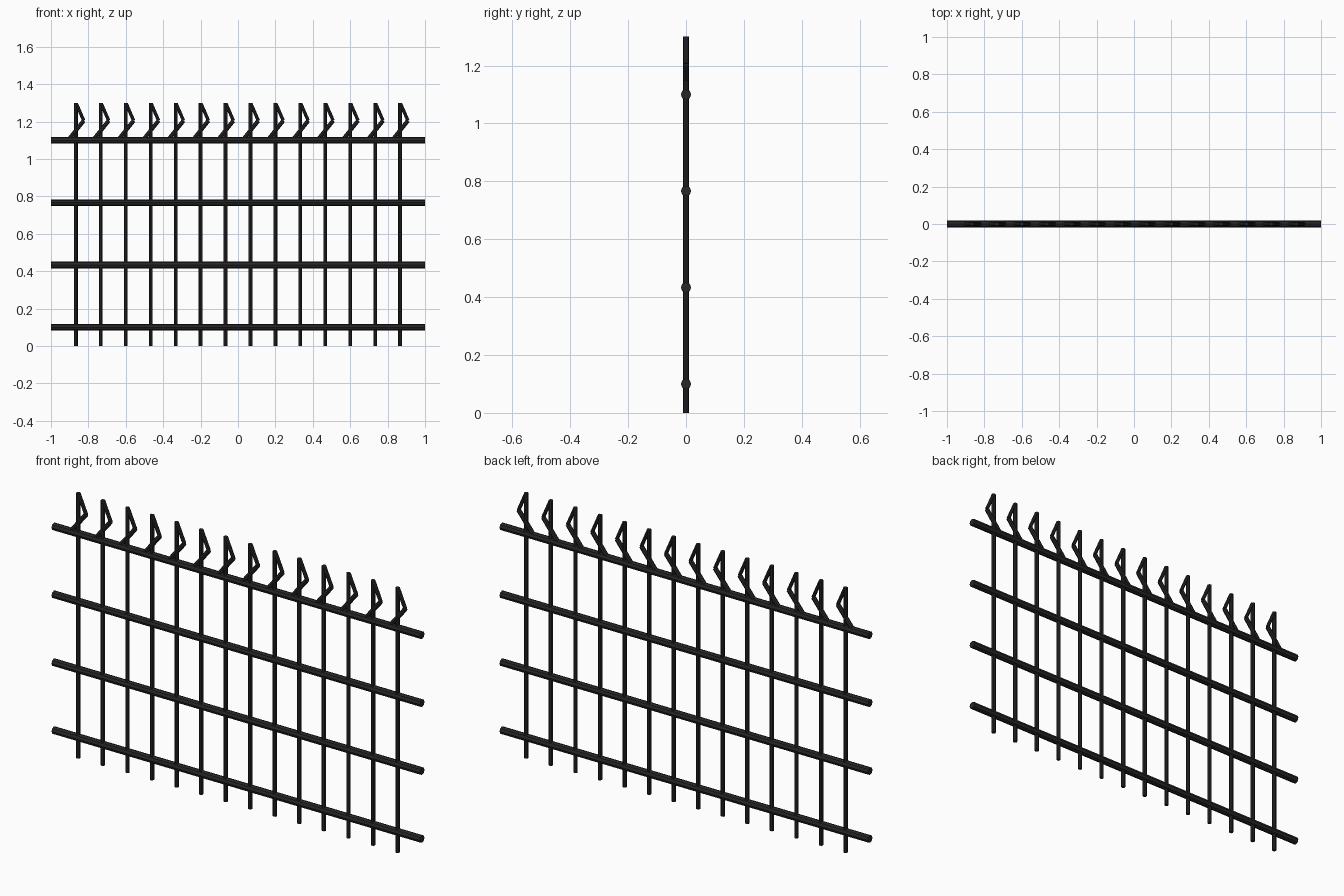
import bpy
from mathutils import Vector

cube = bpy.data.objects.get("Cube")
if cube:
    bpy.data.objects.remove(cube, do_unlink=True)

iron = bpy.data.materials.new("black_iron")
iron.use_nodes = True
COLOUR = (0.02, 0.02, 0.02, 1)
iron.diffuse_color = COLOUR
iron.node_tree.nodes["Principled BSDF"].inputs["Base Color"].default_value = COLOUR


def rod(name, start, end, radius, sides=8):
    """Straight faceted rod between two points."""
    a, b = Vector(start), Vector(end)
    bpy.ops.mesh.primitive_cylinder_add(
        vertices=sides, radius=radius, depth=(b - a).length, location=(a + b) / 2,
        rotation=(b - a).to_track_quat('Z', 'Y').to_euler())
    obj = bpy.context.object
    obj.name = name
    obj.data.materials.append(iron)
    return obj


# Horizontal rails
for i in range(4):
    z = 0.1 + i / 3
    rod("rail", (-1, 0, z), (1, 0, z), 0.018)

# Upright bars, each with a bent half spearhead
for i in range(14):
    x = (i - 6.5) * 2 / 15
    rod("bar", (x, 0, 0), (x, 0, 1.3), 0.01)
    rod("spear_upper", (x + 0.002, 0, 1.297), (x + 0.042, 0, 1.205), 0.009)
    rod("spear_lower", (x + 0.042, 0, 1.205), (x - 0.034, 0, 1.11), 0.011)
